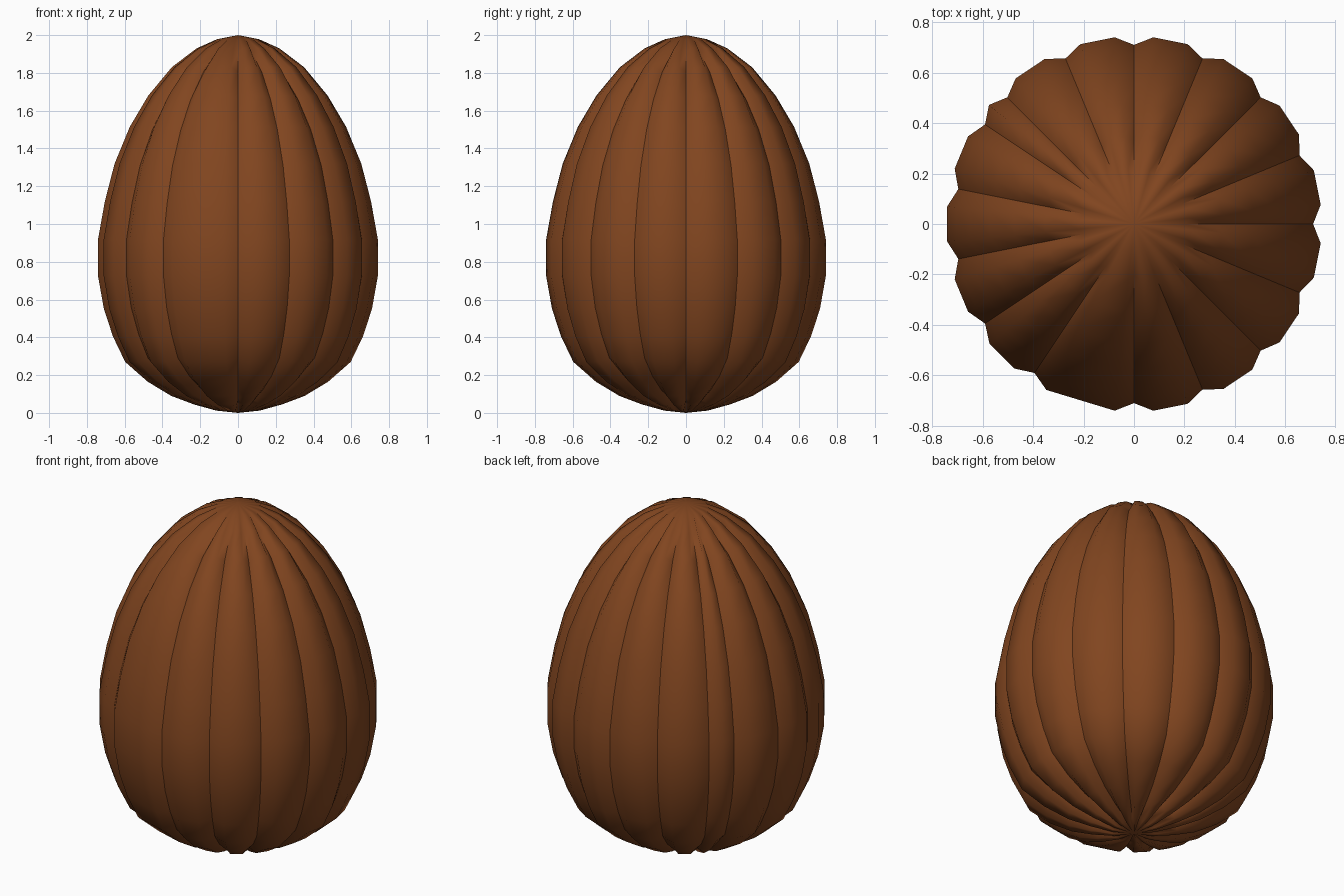
import bpy, bmesh
from math import sin, cos, radians, hypot

if "Cube" in bpy.data.objects:
    bpy.data.objects.remove(bpy.data.objects["Cube"])

# Egg profile (radius, height) of the raised ribs, bottom to top
profile = [(0.115, 0.012), (0.235, 0.045), (0.355, 0.09), (0.48, 0.165),
           (0.60, 0.27), (0.665, 0.405), (0.713, 0.55), (0.744, 0.723),
           (0.744, 0.92), (0.708, 1.12), (0.656, 1.32), (0.575, 1.515),
           (0.477, 1.68), (0.352, 1.83), (0.22, 1.93), (0.112, 1.978)]
# Grooves on a 32-step circle; spacing is uneven on one side
STEP = 11.25
grooves = [0, 2, 4, 6, 8, 10, 12, 13, 15, 17, 19, 21, 24, 26, 28, 30]

# Columns: (angle, is_groove)
cols = []
for i, g in enumerate(grooves):
    nxt = grooves[i + 1] if i + 1 < len(grooves) else 32
    cols.append((g * STEP, True))
    if nxt - g == 1:
        cols.append(((g + 0.5) * STEP, False))
    else:
        cols.append((g * STEP + 5.9, False))
        cols.append((nxt * STEP - 5.9, False))

bm = bmesh.new()
rings = []
last = len(profile) - 1
for j, (r, z) in enumerate(profile):
    # Inward profile normal, used to sink the grooves
    a = profile[max(j - 1, 0)]
    b = profile[min(j + 1, last)]
    dr, dz = b[0] - a[0], b[1] - a[1]
    n = hypot(dr, dz)
    depth = 0.0 if j == last else 0.034
    ring = []
    for ang, groove in cols:
        d = depth if groove else 0
        rr, zz = r - d * dz / n, z + d * dr / n
        t = radians(ang)
        ring.append(bm.verts.new((rr * cos(t), rr * sin(t), zz)))
    rings.append(ring)

# Skin the rings and close both poles
N = len(cols)
bottom = bm.verts.new((0, 0, 0))
top = bm.verts.new((0, 0, 2))
for i in range(N):
    k = (i + 1) % N
    for lo, hi in zip(rings, rings[1:]):
        bm.faces.new((lo[i], lo[k], hi[k], hi[i]))
    bm.faces.new((bottom, rings[0][k], rings[0][i]))
    bm.faces.new((top, rings[-1][i], rings[-1][k]))
for f in bm.faces:
    f.smooth = True
# Crisp shading line along each groove
for i, (ang, groove) in enumerate(cols):
    if groove:
        for lo, hi in zip(rings, rings[1:-1]):
            bm.edges.get((lo[i], hi[i])).smooth = False

mesh = bpy.data.meshes.new("ribbed_egg")
bm.to_mesh(mesh)
bm.free()
egg = bpy.data.objects.new("ribbed_egg", mesh)
bpy.context.collection.objects.link(egg)

mat = bpy.data.materials.new("brown")
mat.diffuse_color = (0.22, 0.06, 0.014, 1)
mat.use_nodes = True
mat.node_tree.nodes["Principled BSDF"].inputs["Base Color"].default_value = mat.diffuse_color
mesh.materials.append(mat)
